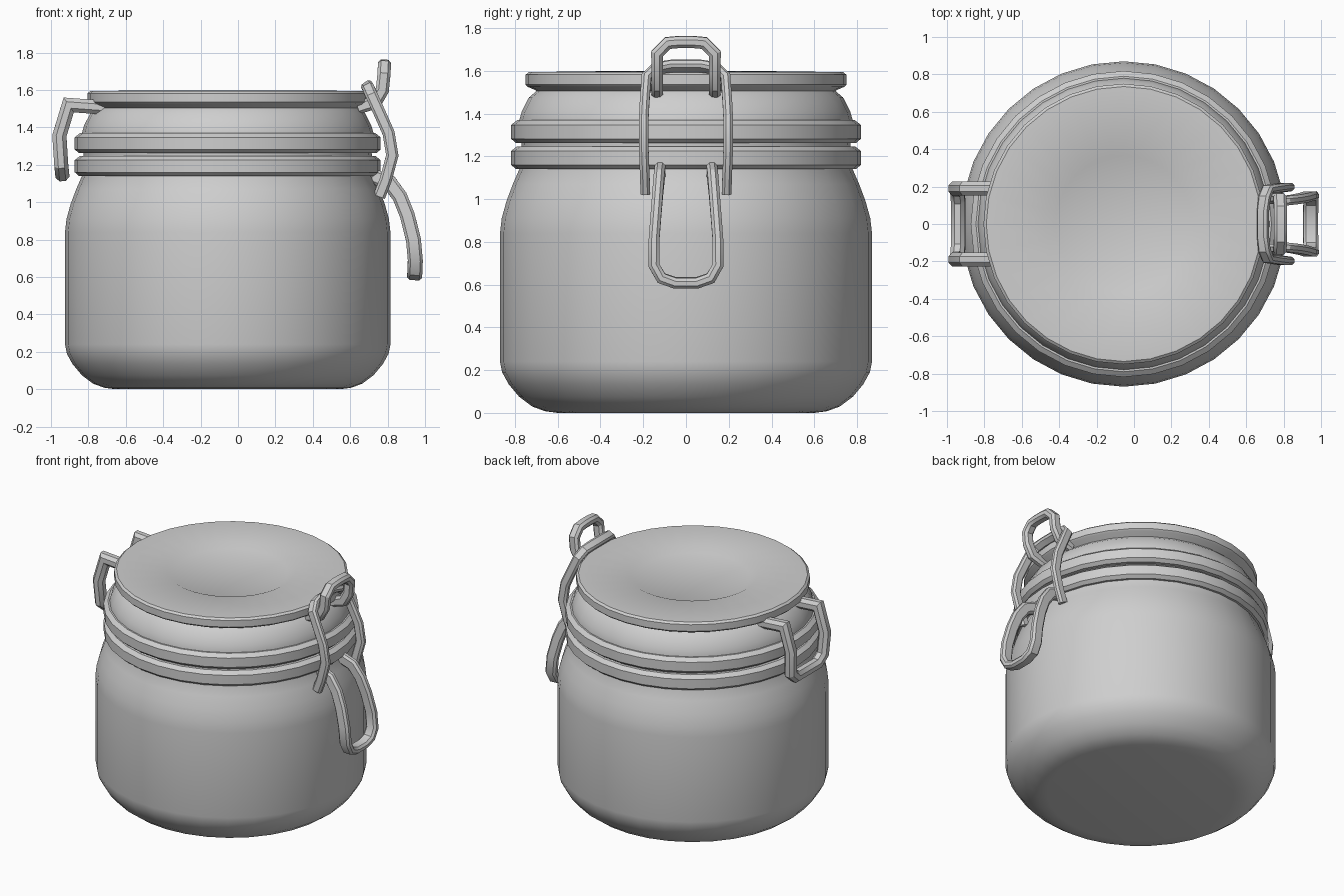
import bpy, bmesh, math
from mathutils import Vector

cube = bpy.data.objects.get("Cube")
if cube:
    bpy.data.objects.remove(cube, do_unlink=True)

JAR_X = -0.055
SIDES = 32
Y_AXIS = Vector((0, 1, 0))

grey = bpy.data.materials.new("plain grey")
grey.use_nodes = True
grey.diffuse_color = (0.62, 0.62, 0.62, 1)
grey.node_tree.nodes["Principled BSDF"].inputs["Base Color"].default_value = grey.diffuse_color


def finish(bm, name):
    bmesh.ops.recalc_face_normals(bm, faces=bm.faces)
    mesh = bpy.data.meshes.new(name)
    bm.to_mesh(mesh)
    bm.free()
    mesh.materials.append(grey)
    obj = bpy.data.objects.new(name, mesh)
    bpy.context.collection.objects.link(obj)
    bpy.ops.object.select_all(action="DESELECT")
    obj.select_set(True)
    bpy.context.view_layer.objects.active = obj
    bpy.ops.object.shade_smooth_by_angle(angle=math.radians(32))
    return obj


def skin(bm, rings, closed=False):
    """Join consecutive rings of vertices with quads."""
    pairs = list(zip(rings, rings[1:]))
    if closed:
        pairs.append((rings[-1], rings[0]))
    for a, b in pairs:
        for i in range(len(a)):
            j = (i + 1) % len(a)
            bm.faces.new((a[i], a[j], b[j], b[i]))
    if not closed:
        bm.faces.new(rings[0])
        bm.faces.new(rings[-1])


def lathe(name, profile, closed=False):
    """Turn a radius/height profile around the jar axis."""
    bm = bmesh.new()
    rings = []
    for r, z in profile:
        angles = [math.tau * i / SIDES for i in range(SIDES)]
        rings.append([bm.verts.new((JAR_X + r * math.cos(a), r * math.sin(a), z)) for a in angles])
    skin(bm, rings, closed)
    return finish(bm, name)


def bar_loop(name, half, width, depth):
    """Sweep a chamfered bar along half a loop and its mirror across y = 0."""
    pts = [Vector(p) for p in half]
    normals = []
    for i in range(len(pts)):
        d = pts[min(i + 1, len(pts) - 1)] - pts[max(i - 1, 0)]
        d.y = 0
        normals.append(d.cross(Y_AXIS).normalized() if d.length > 0.01 else normals[-1].copy())
    mirror = [Vector((p.x, -p.y, p.z)) for p in reversed(pts)]
    path, normals = pts + mirror, normals + normals[::-1]

    w, d, c = width / 2, depth / 2, min(width, depth) * 0.28
    section = [(w, d - c), (w - c, d), (c - w, d), (-w, d - c),
               (-w, c - d), (c - w, -d), (w - c, -d), (w, c - d)]
    bm = bmesh.new()
    rings = []
    for i, p in enumerate(path):
        t_in = (p - path[i - 1]).normalized() if i else (path[1] - p).normalized()
        t_out = (path[i + 1] - p).normalized() if i < len(path) - 1 else t_in
        t = (t_in + t_out).normalized()
        n = (normals[i] - t * normals[i].dot(t)).normalized()
        b = t.cross(n)
        bend = (t_out - t_in).normalized()
        miter = 1 / max(t.dot(t_out), 0.6) - 1
        ring = []
        for u, v in section:
            o = b * u + n * v
            ring.append(bm.verts.new(p + o + bend * o.dot(bend) * miter))
        rings.append(ring)
    skin(bm, rings)
    return finish(bm, name)


# Jar body with rounded base, shoulder and neck
lathe("jar_body", [
    (0.60, 0), (0.66, 0.008), (0.72, 0.03), (0.78, 0.075), (0.83, 0.135), (0.86, 0.19),
    (0.87, 0.24), (0.87, 0.84), (0.862, 0.91), (0.84, 0.99), (0.81, 1.07), (0.775, 1.15),
    (0.77, 1.26), (0.785, 1.35), (0.768, 1.41), (0.735, 1.475), (0.70, 1.505)])

# Two bevelled bands around the neck
for label, z in (("lower_band", 1.14), ("upper_band", 1.262)):
    lathe(label, [(0.74, z), (0.795, z), (0.818, z + 0.02), (0.818, z + 0.085),
                  (0.79, z + 0.107), (0.74, z + 0.107)], closed=True)

# Lid with a round recess in the top
lathe("lid", [(0.69, 1.495), (0.705, 1.51), (0.74, 1.525), (0.75, 1.535), (0.75, 1.582),
              (0.735, 1.594), (0.42, 1.598), (0.365, 1.572)])

# Hinge bail on the right side
bar_loop("hinge_bail", [
    (-0.70, 0.19, 1.505), (-0.905, 0.19, 1.52), (-0.955, 0.19, 1.355),
    (-0.945, 0.18, 1.20), (-0.94, 0.12, 1.15)], 0.075, 0.075)

# Long bail over the lid edge, open at the bottom
bar_loop("latch_bail", [
    (0.755, 0.19, 1.03), (0.79, 0.193, 1.12), (0.825, 0.198, 1.25), (0.805, 0.198, 1.37),
    (0.765, 0.193, 1.46), (0.715, 0.185, 1.57), (0.697, 0.14, 1.612), (0.69, 0.07, 1.622)],
    0.045, 0.065)

# Clasp loop rising from the lid
bar_loop("lid_clasp", [
    (0.64, 0.135, 1.505), (0.735, 0.135, 1.535), (0.772, 0.135, 1.60),
    (0.78, 0.135, 1.68), (0.783, 0.085, 1.73), (0.783, 0.03, 1.735)], 0.055, 0.07)

# Curved pull handle below the bands
bar_loop("pull_handle", [
    (0.72, 0.12, 1.14), (0.81, 0.125, 1.105), (0.865, 0.132, 1.03), (0.905, 0.14, 0.93),
    (0.938, 0.15, 0.80), (0.948, 0.15, 0.69), (0.946, 0.115, 0.63), (0.944, 0.05, 0.608)],
    0.05, 0.08)
